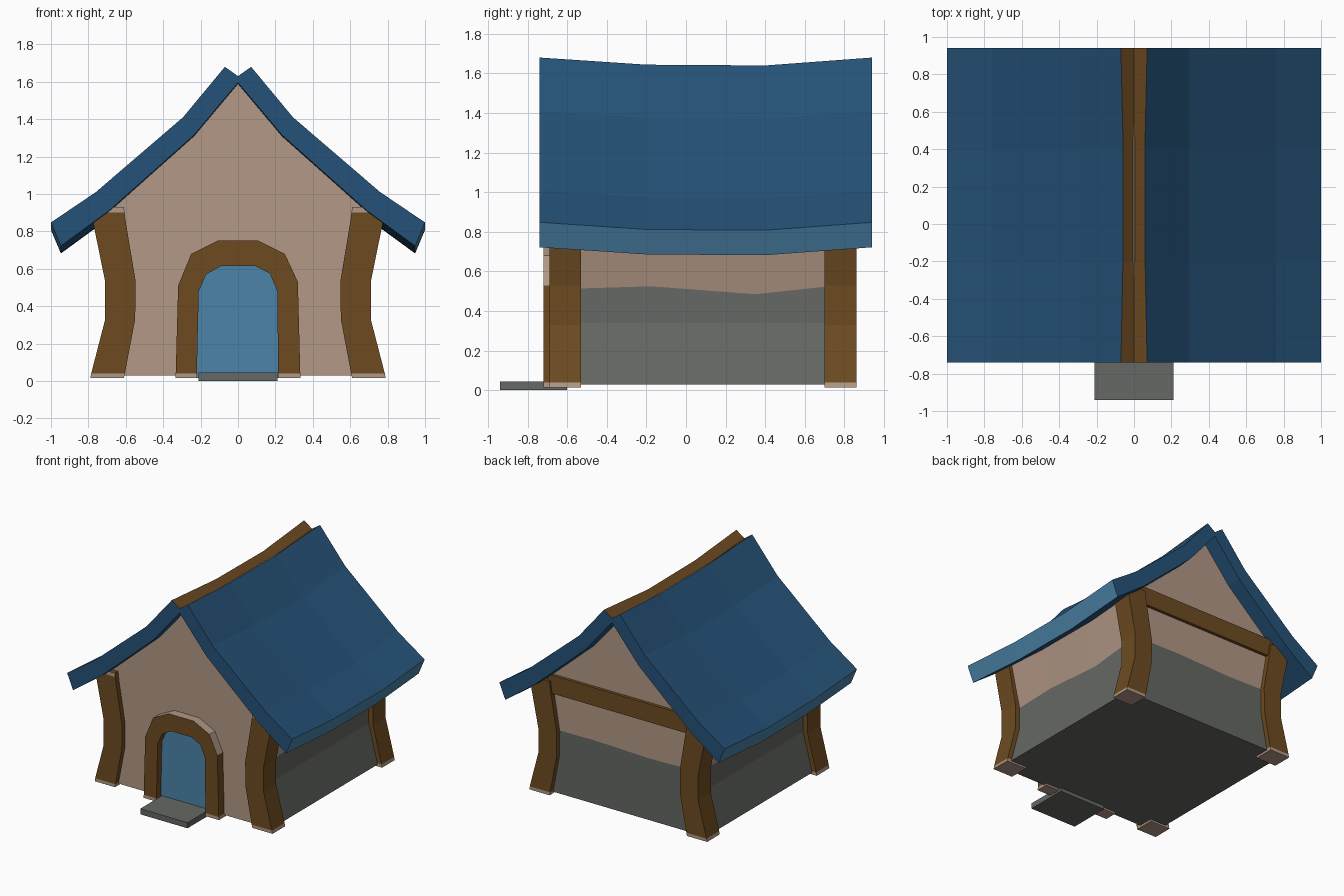
import bpy, bmesh

if "Cube" in bpy.data.objects:
    bpy.data.objects.remove(bpy.data.objects["Cube"])


def material(name, r, g, b):
    lin = [((c / 255 + 0.055) / 1.055) ** 2.4 for c in (r, g, b)]
    m = bpy.data.materials.new(name)
    m.diffuse_color = (*lin, 1)
    m.use_nodes = True
    m.node_tree.nodes["Principled BSDF"].inputs["Base Color"].default_value = m.diffuse_color
    return m


PLASTER = material("tan plaster", 178, 152, 134)
WOOD = material("brown wood", 109, 75, 33)
ROOF = material("dark blue roof", 37, 82, 120)
LIGHT = material("light blue paint", 76, 132, 170)
STONE = material("grey stone", 101, 104, 99)


def loft(name, sections, mats, rule=lambda c, n: 0):
    """Skin a row of equal-sized loops, cap both ends, colour faces by rule(centre, normal)."""
    bm = bmesh.new()
    rows = [[bm.verts.new(p) for p in s] for s in sections]
    k = len(rows[0])
    for a, b in zip(rows, rows[1:]):
        for i in range(k):
            j = (i + 1) % k
            bm.faces.new((a[i], a[j], b[j], b[i]))
    bm.faces.new(rows[0])
    bm.faces.new(rows[-1])
    bmesh.ops.recalc_face_normals(bm, faces=bm.faces)
    bm.normal_update()
    for f in bm.faces:
        f.material_index = rule(f.calc_center_median(), f.normal)
    me = bpy.data.meshes.new(name)
    bm.to_mesh(me)
    bm.free()
    for m in mats:
        me.materials.append(m)
    ob = bpy.data.objects.new(name, me)
    bpy.context.collection.objects.link(ob)
    return ob


def box(name, x0, x1, y0, y1, z0, z1, mat):
    return loft(name, [[(x0, y0, z), (x1, y0, z), (x1, y1, z), (x0, y1, z)] for z in (z0, z1)], [mat])


# House body: waisted walls rising into a gable, stone up to a wavy line on sides and back
FRONT, BACK = -0.65, 0.82
levels = [(0.75, 0.03), (0.67, 0.34), (0.67, 0.51), (0.75, 0.87), (0.62, 0.985),
          (0.235, 1.325), (0.002, 1.60)]
side_steps = [(0.0, 0.0), (0.32, 0.015), (0.68, -0.025), (1.0, 0.025)]
back_steps = [(0.35, 0.03), (-0.35, 0.015)]
rings = []
for w, z in levels:
    k = 1 if z == 0.51 else 0
    right = [(w, FRONT + t * (BACK - FRONT), z + k * d) for t, d in side_steps]
    back = [(w * t, BACK, z + k * d) for t, d in back_steps]
    left = [(-x, y, q) for x, y, q in reversed(right)]
    rings.append(right + back + left)
loft("house_walls", rings, [PLASTER, STONE],
     lambda c, n: 1 if c.z < 0.5 and n.y > -0.5 else 0)

# Bent corner posts with pale feet
post = [(0.61, 0.79, 0.015), (0.605, 0.785, 0.04), (0.55, 0.71, 0.33), (0.547, 0.71, 0.53),
        (0.60, 0.775, 0.85), (0.607, 0.775, 0.90), (0.61, 0.77, 0.93)]
for sx, sname in ((-1, "left"), (1, "right")):
    for y0, y1, yname in ((-0.69, -0.53, "front"), (0.70, 0.86, "back")):
        loft(f"{yname}_{sname}_post",
             [[(sx * a, y0, z), (sx * b, y0, z), (sx * b, y1, z), (sx * a, y1, z)] for a, b, z in post],
             [WOOD, PLASTER],
             lambda c, n: 1 if c.z < 0.035 or (c.z > 0.9 and c.y < -0.65) else 0)

# Cross beam on the back gable
box("back_beam", -0.64, 0.64, 0.78, 0.845, 0.83, 0.975, WOOD)

# Roof slabs: curved section, sagging midway; wooden ridge edge and pale eave edge
section = [(0.0, 1.63), (0.07, 1.68), (0.294, 1.41), (0.76, 1.01), (1.0, 0.848),
           (0.947, 0.755 - 0.033), (0.69, 0.91), (0.235, 1.315), (0.0, 1.595)]
stations = [(-0.74, 0.0), (-0.2, 0.036), (0.4, 0.04), (0.94, 0.0)]


def roof_rule(c, n):
    if abs(c.x) < 0.05 and n.z > 0.3 and abs(n.y) < 0.5:
        return 1
    return 2 if abs(c.x) > 0.95 and abs(n.y) < 0.5 else 0


for sx, sname in ((-1, "left"), (1, "right")):
    loft(f"{sname}_roof_slab",
         [[(sx * (x - (0.3 * sag if i == 1 else 0)), y, z - sag) for i, (x, z) in enumerate(section)]
          for y, sag in stations],
         [ROOF, WOOD, LIGHT], roof_rule)

# Arched door frame: outer and inner outlines paired along the arch
outer = [(-0.335, 0.015), (-0.333, 0.04), (-0.32, 0.51), (-0.25, 0.68), (-0.11, 0.75),
         (0.11, 0.75), (0.25, 0.68), (0.32, 0.53), (0.333, 0.04), (0.335, 0.015)]
inner = [(-0.22, 0.015), (-0.22, 0.04), (-0.21, 0.48), (-0.17, 0.57), (-0.09, 0.615),
         (0.09, 0.615), (0.17, 0.575), (0.21, 0.48), (0.215, 0.04), (0.215, 0.015)]
loft("door_frame",
     [[(a, -0.72, b), (a, -0.62, b), (c, -0.62, d), (c, -0.72, d)]
      for (a, b), (c, d) in zip(outer, inner)],
     [WOOD, PLASTER],
     lambda c, n: 1 if c.z < 0.035 or (c.z > 0.55 and n.z > 0.2) else 0)

# Door panel filling the arch
loft("door", [[(x, y, z) for x, z in inner] for y in (-0.665, -0.63)], [LIGHT])

# Doorstep
box("doorstep", -0.21, 0.21, -0.94, -0.60, 0.0, 0.045, STONE)
